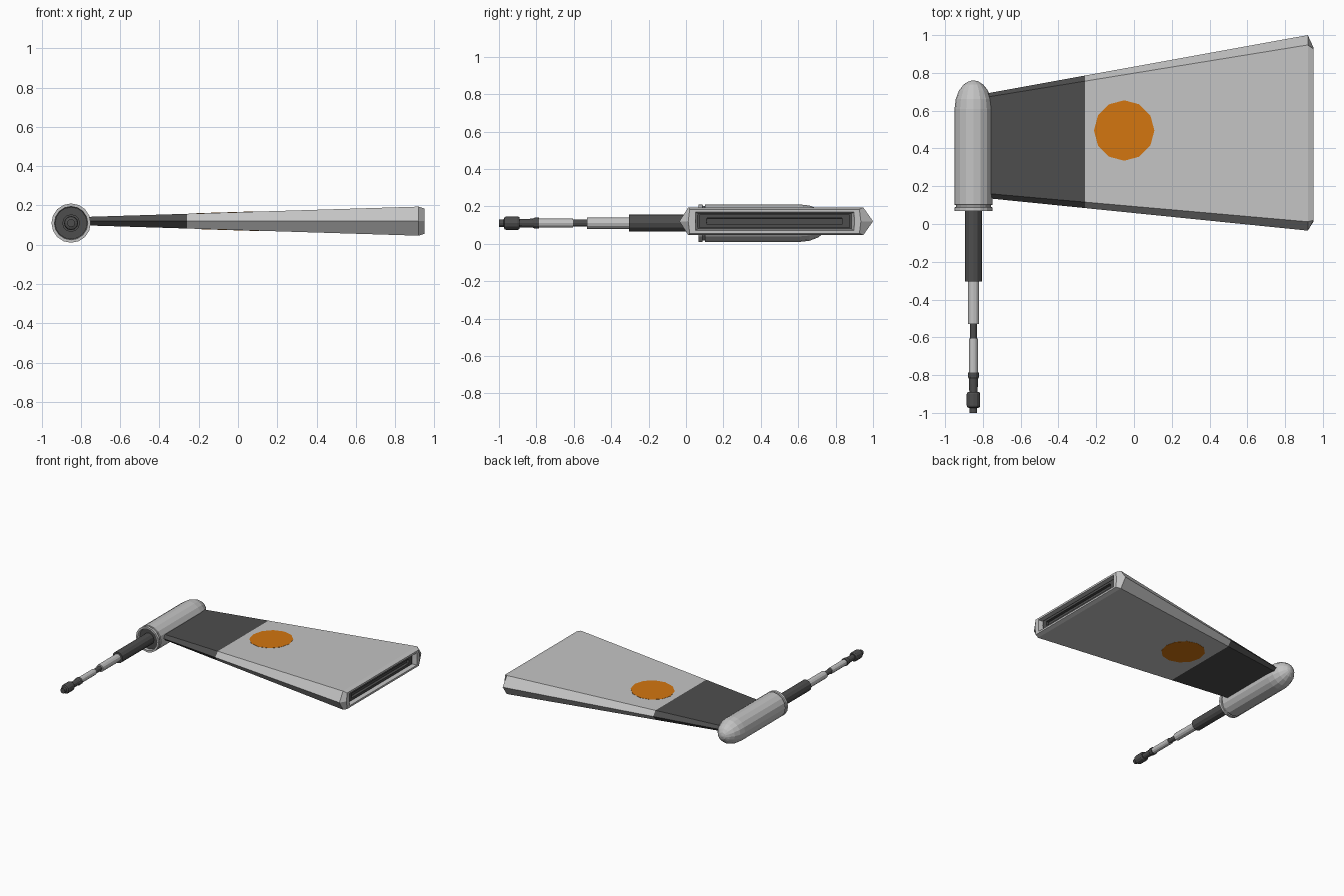
import bpy, bmesh, math
from mathutils import Vector

cube = bpy.data.objects.get("Cube")
if cube:
    bpy.data.objects.remove(cube)


def material(name, rgb):
    m = bpy.data.materials.new(name)
    m.use_nodes = True
    m.diffuse_color = (*rgb, 1)
    m.node_tree.nodes["Principled BSDF"].inputs["Base Color"].default_value = (*rgb, 1)
    return m


LIGHT = material("light grey", (0.55, 0.55, 0.55))
DARK = material("dark grey", (0.075, 0.075, 0.075))
ORANGE = material("orange", (0.65, 0.18, 0.005))


def finish(bm, name, mats):
    bmesh.ops.recalc_face_normals(bm, faces=bm.faces[:])
    me = bpy.data.meshes.new(name)
    bm.to_mesh(me)
    bm.free()
    for m in mats:
        me.materials.append(m)
    ob = bpy.data.objects.new(name, me)
    bpy.context.collection.objects.link(ob)
    return ob


def loft(bm, rings):
    """Bridge rings of points and return the vertex rings."""
    loops = [[bm.verts.new(p) for p in r] for r in rings]
    for a, b in zip(loops, loops[1:]):
        n = len(a)
        for i in range(n):
            j = (i + 1) % n
            bm.faces.new((a[i], a[j], b[j], b[i]))
    return loops


AXIS_X, AXIS_Z = -0.85, 0.11


def lathe(name, profile, mat, sides):
    """Turn a (y, radius) profile round the pod axis."""
    bm = bmesh.new()
    rings = [[(AXIS_X + r * math.cos(2 * math.pi * k / sides), y,
               AXIS_Z + r * math.sin(2 * math.pi * k / sides)) for k in range(sides)]
             for y, r in profile]
    loops = loft(bm, rings)
    bm.faces.new(loops[0])
    bm.faces.new(loops[-1])
    return finish(bm, name, [mat])


# Pod with recessed mouth, collar groove and domed rear
dome = [(0.61 + 0.15 * math.sin(a), 0.1 * math.cos(a))
        for a in (math.radians(d) for d in (0, 20, 40, 58, 74, 86))]
lathe("pod", [(0.13, 0.08), (0.068, 0.085), (0.068, 0.1), (0.088, 0.1), (0.09, 0.092),
              (0.1, 0.092), (0.102, 0.1)] + dome, LIGHT, 16)
lathe("pod_mouth", [(0.09, 0.082), (0.12, 0.082)], DARK, 16)

# Stepped barrel
lathe("barrel_sleeve", [(-0.305, 0.03), (-0.305, 0.045), (0.11, 0.045)], DARK, 12)
lathe("barrel_rear", [(-0.53, 0.03), (-0.3, 0.03)], LIGHT, 12)
lathe("barrel_joint", [(-0.61, 0.019), (-0.52, 0.019)], DARK, 12)
lathe("barrel_front", [(-0.79, 0.024), (-0.605, 0.024)], LIGHT, 12)
lathe("muzzle", [(-1.0, 0.012), (-1.0, 0.02), (-0.975, 0.02), (-0.97, 0.033), (-0.96, 0.036),
                 (-0.9, 0.036), (-0.89, 0.031), (-0.89, 0.022), (-0.82, 0.024),
                 (-0.81, 0.029), (-0.785, 0.029)], DARK, 12)

# Wing measures, linear from root to tip
ROOT, BAND, TIP, END = -0.8, -0.26, 0.92, 0.95


def mix(x, a, b):
    return a + (b - a) * (x + 0.76) / (TIP + 0.76)


MID = 0.12


def half_thickness(x):
    return mix(x, 0.022, 0.074)


def hexagon(x, front, back, cf, cb, h):
    return [(x, front, MID), (x, front + cf, MID + h), (x, back - cb, MID + h),
            (x, back, MID), (x, back - cb, MID - h), (x, front + cf, MID - h)]


def section(x):
    return hexagon(x, mix(x, 0.135, -0.035), mix(x, 0.695, 1.0),
                   mix(x, 0.025, 0.047), mix(x, 0.02, 0.052), half_thickness(x))


# Wing skin, with the root band coloured by position
bm = bmesh.new()
end = hexagon(END, 0.012, 0.935, 0.008, 0.008, 0.064)
mouth = hexagon(END, 0.05, 0.9, 0.001, 0.001, 0.049)
floor = hexagon(END - 0.05, 0.062, 0.885, 0.001, 0.001, 0.042)
loops = loft(bm, [section(ROOT), section(BAND), section(TIP), end, mouth, floor])
bm.faces.new(loops[0])
bm.faces.new(loops[-1]).material_index = 1
for f in bm.faces:
    if f.calc_center_median().x < BAND:
        f.material_index = 1
finish(bm, "wing", [LIGHT, DARK])

# Insert in the wing tip slot
bm = bmesh.new()
rings = [hexagon(x, 0.07 + c, 0.875 - c, 0.002, 0.002, h)
         for x, c, h in ((0.89, 0, 0.037), (0.925, 0, 0.037), (0.925, 0.04, 0.018), (0.905, 0.04, 0.016))]
loops = loft(bm, rings)
bm.faces.new(loops[0])
bm.faces.new(loops[-1])
finish(bm, "tip_slot_insert", [DARK])

# Round markings on both wing faces, following their slope
for name, side in (("upper_marking", 1), ("lower_marking", -1)):
    bm = bmesh.new()
    rings = []
    for lift in (-0.002, 0.0015):
        ring = []
        for k in range(12):
            a = math.pi * k / 6
            x, y = -0.052 + 0.16 * math.cos(a), 0.495 + 0.16 * math.sin(a)
            ring.append((x, y, MID + side * (half_thickness(x) + lift)))
        rings.append(ring)
    loops = loft(bm, rings)
    bm.faces.new(loops[0])
    bm.faces.new(loops[1])
    finish(bm, name, [ORANGE])
